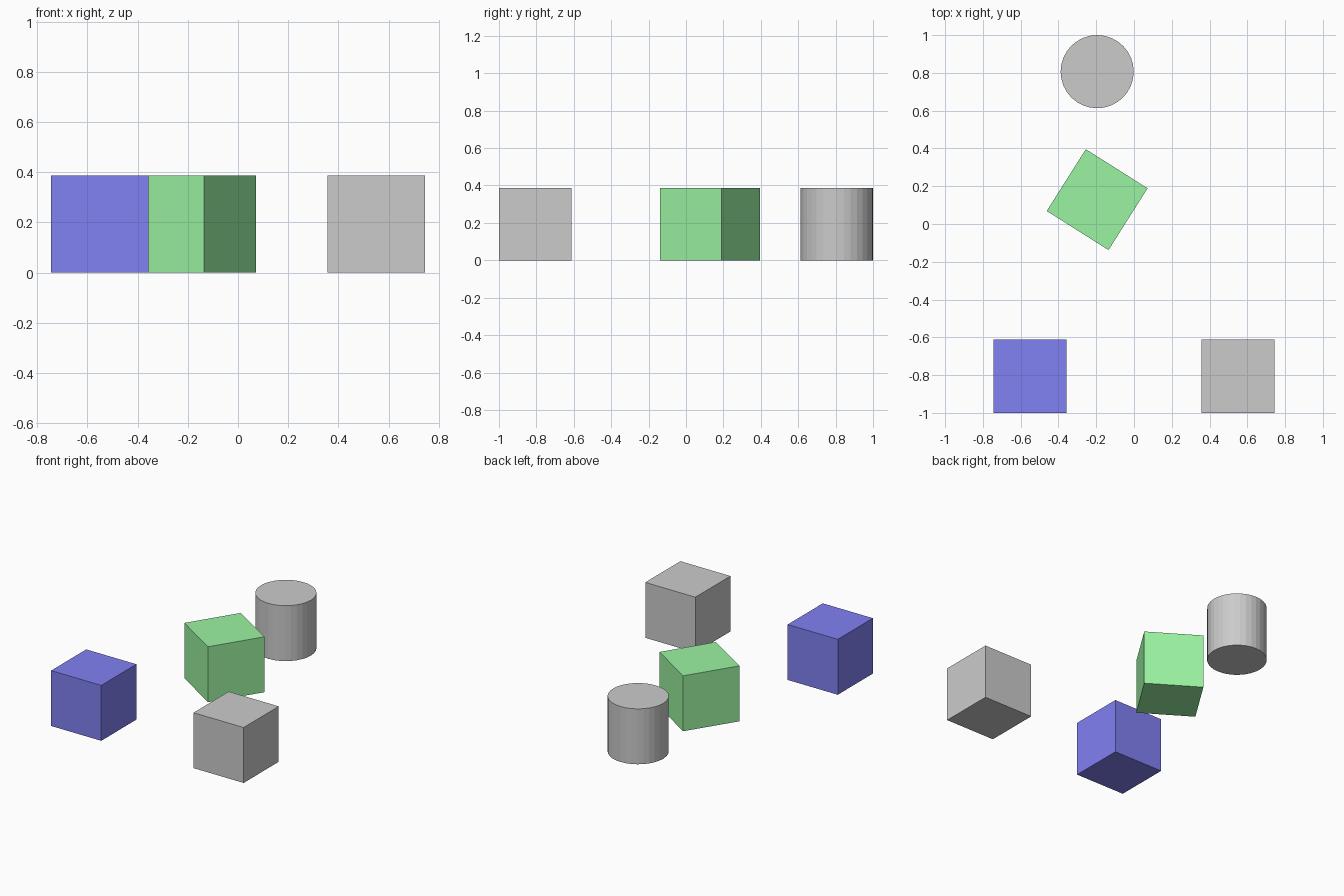
import bpy
from math import radians

if "Cube" in bpy.data.objects:
    bpy.data.objects.remove(bpy.data.objects["Cube"])

S = 0.387  # common edge length / cylinder diameter


def paint(ob, name, rgb):
    mat = bpy.data.materials.new(name)
    mat.diffuse_color = (*rgb, 1.0)
    mat.use_nodes = True
    mat.node_tree.nodes["Principled BSDF"].inputs["Base Color"].default_value = mat.diffuse_color
    ob.data.materials.append(mat)


def cube(name, x, y, turn=0.0):
    bpy.ops.mesh.primitive_cube_add(size=S, location=(x, y, S / 2),
                                    rotation=(0, 0, radians(turn)))
    ob = bpy.context.object
    ob.name = name
    return ob


# Two front cubes
blue = cube("blue_cube", -0.55, -0.806)
paint(blue, "blue", (0.22, 0.22, 0.9))
cube("grey_cube", 0.55, -0.806)

# Turned cube in the middle
green = cube("green_cube", -0.195, 0.129, -32.3)
paint(green, "green", (0.33, 0.9, 0.36))

# Cylinder at the back
bpy.ops.mesh.primitive_cylinder_add(vertices=32, radius=S / 2, depth=S,
                                    location=(-0.195, 0.8065, S / 2))
bpy.context.object.name = "grey_cylinder"
